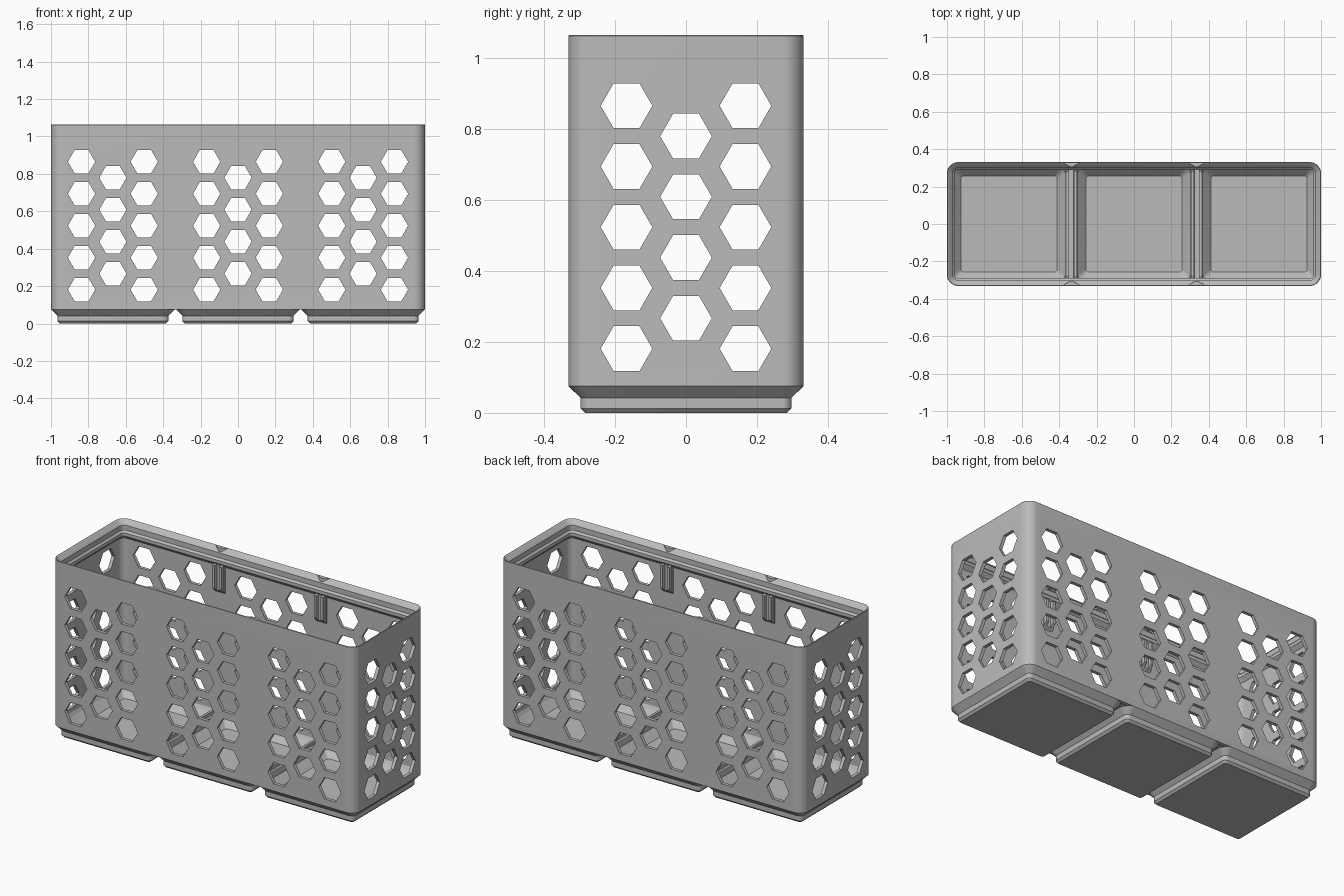
import bpy, bmesh
from math import cos, sin, pi, radians
from mathutils import Vector

cube = bpy.data.objects.get("Cube")
if cube:
    bpy.data.objects.remove(cube, do_unlink=True)

PITCH = 0.669            # spacing of the three cells
HALF_X, HALF_Y = 1.0, 0.331
RADIUS = 0.06
FOOT_TOP = 0.0757

grey = bpy.data.materials.new("plain grey")
grey.use_nodes = True
colour = (0.5, 0.5, 0.5, 1)
grey.diffuse_color = colour
grey.node_tree.nodes["Principled BSDF"].inputs["Base Color"].default_value = colour


def make_object(name, bm):
    bmesh.ops.recalc_face_normals(bm, faces=bm.faces)
    mesh = bpy.data.meshes.new(name)
    bm.to_mesh(mesh)
    bm.free()
    mesh.materials.append(grey)
    obj = bpy.data.objects.new(name, mesh)
    bpy.context.collection.objects.link(obj)
    return obj


def smooth(obj):
    bpy.ops.object.select_all(action='DESELECT')
    obj.select_set(True)
    bpy.context.view_layer.objects.active = obj
    bpy.ops.object.shade_smooth_by_angle(angle=radians(30))


def ring(bm, hx, hy, r, z, cx=0, steps=8):
    """Rounded rectangle of vertices at height z."""
    verts = []
    for k, (sx, sy) in enumerate([(1, 1), (-1, 1), (-1, -1), (1, -1)]):
        for i in range(steps + 1):
            a = (k + i / steps) * pi / 2
            verts.append(bm.verts.new((cx + sx * (hx - r) + r * cos(a),
                                       sy * (hy - r) + r * sin(a), z)))
    return verts


def bridge(bm, a, b):
    n = len(a)
    for i in range(n):
        j = (i + 1) % n
        bm.faces.new((a[i], a[j], b[j], b[i]))


def prism(bm, points, direction):
    """Extrude a polygon of 3D points along a direction."""
    a = [bm.verts.new(p) for p in points]
    b = [bm.verts.new(Vector(p) + Vector(direction)) for p in points]
    bm.faces.new(a)
    bm.faces.new(b)
    bridge(bm, a, b)


# Outer wall with stacking lip: (inset, height) around the closed section
section = [(0, FOOT_TOP), (0, 1.062), (0.003, 1.065), (0.006, 1.063),
           (0.03, 1.037), (0.03, 1.007), (0.041, 0.996), (0.041, 0.977),
           (0.02, 0.955), (0.02, 0.095), (0.032, FOOT_TOP)]
bm = bmesh.new()
rings = [ring(bm, HALF_X - d, HALF_Y - d, max(RADIUS - d, 0.015), z)
         for d, z in section]
for i, r in enumerate(rings):
    bridge(bm, r, rings[(i + 1) % len(rings)])
wall = make_object("perforated_wall", bm)


# Hexagon cutters in staggered columns
def hex_column(bm, centre, along_x, rows, first_z):
    for row in range(rows):
        z = first_z + 0.171 * row
        pts = []
        for i in range(6):
            u = centre + 0.0728 * cos(i * pi / 3)
            w = z + 0.0728 * sin(i * pi / 3)
            pts.append((-1.2, u, w) if along_x else (u, -0.6, w))
        prism(bm, pts, (2.4, 0, 0) if along_x else (0, 1.2, 0))


def hex_cutter(name, cell_centres, along_x):
    bm = bmesh.new()
    for c in cell_centres:
        for side in (-1, 1):
            hex_column(bm, c + side * 0.1675, along_x, 5, 0.181)
        hex_column(bm, c, along_x, 4, 0.2665)
    cutter = make_object(name, bm)
    cutter.hide_render = True
    return cutter


cutters = [hex_cutter("long_side_cutter", (-PITCH, 0, PITCH), False),
           hex_cutter("short_side_cutter", (0,), True)]
bpy.context.view_layer.objects.active = wall
for cutter in cutters:
    mod = wall.modifiers.new("holes", 'BOOLEAN')
    mod.operation, mod.solver, mod.object = 'DIFFERENCE', 'EXACT', cutter
    bpy.ops.object.modifier_apply(modifier=mod.name)
for cutter in cutters:
    bpy.data.objects.remove(cutter, do_unlink=True)
smooth(wall)

# Three stepped feet, each with a sloped hollow floor
foot_section = [(0.284, 0.013, 0), (0.2965, 0.0255, 0.0127),
                (0.2965, 0.0255, 0.0414), (HALF_Y, RADIUS, FOOT_TOP),
                (0.3, 0.03, FOOT_TOP), (0.257, 0.015, 0.03)]
for label, cx in (("right", -PITCH), ("middle", 0), ("left", PITCH)):
    bm = bmesh.new()
    rings = [ring(bm, h, h, r, z, cx) for h, r, z in foot_section]
    for a, b in zip(rings, rings[1:]):
        bridge(bm, a, b)
    bm.faces.new(rings[0])
    bm.faces.new(rings[-1])
    smooth(make_object(label + "_foot", bm))

for label, s in (("right", -1), ("left", 1)):
    x = s * PITCH / 2
    # Floor ridge between cells, with a slot between two rails
    bm = bmesh.new()
    half = [(0.034, 0.074), (0.034, 0.085), (0.029, 0.108),
            (0.014, 0.108), (0.012, 0.092)]
    outline = half + [(-u, z) for u, z in reversed(half)]
    prism(bm, [(x + u, -0.313, z) for u, z in outline], (0, 0.626, 0))
    make_object(label + "_floor_ridge", bm)

    # Divider clips under the lip, on front and back walls
    bm = bmesh.new()
    for side in (-1, 1):
        for offset in (-0.022, 0.022):
            pts = [(0.315, 0.97), (0.278, 0.965), (0.278, 0.83), (0.315, 0.795)]
            prism(bm, [(x + offset - 0.008, side * y, z) for y, z in pts],
                  (0.016, 0, 0))
        pts = [(0.315, 0.97), (0.298, 0.965), (0.298, 0.812), (0.315, 0.795)]
        prism(bm, [(x - 0.035, side * y, z) for y, z in pts], (0.07, 0, 0))
    make_object(label + "_divider_clips", bm)

    # Small cusps on the lip where neighbouring cells meet
    bm = bmesh.new()
    for side in (-1, 1):
        pts = [(-0.045, 0.328), (-0.008, 0.306), (0.008, 0.306), (0.045, 0.328)]
        prism(bm, [(x + u, side * y, 1.0) for u, y in pts], (0, 0, 0.0645))
    make_object(label + "_lip_cusps", bm)
